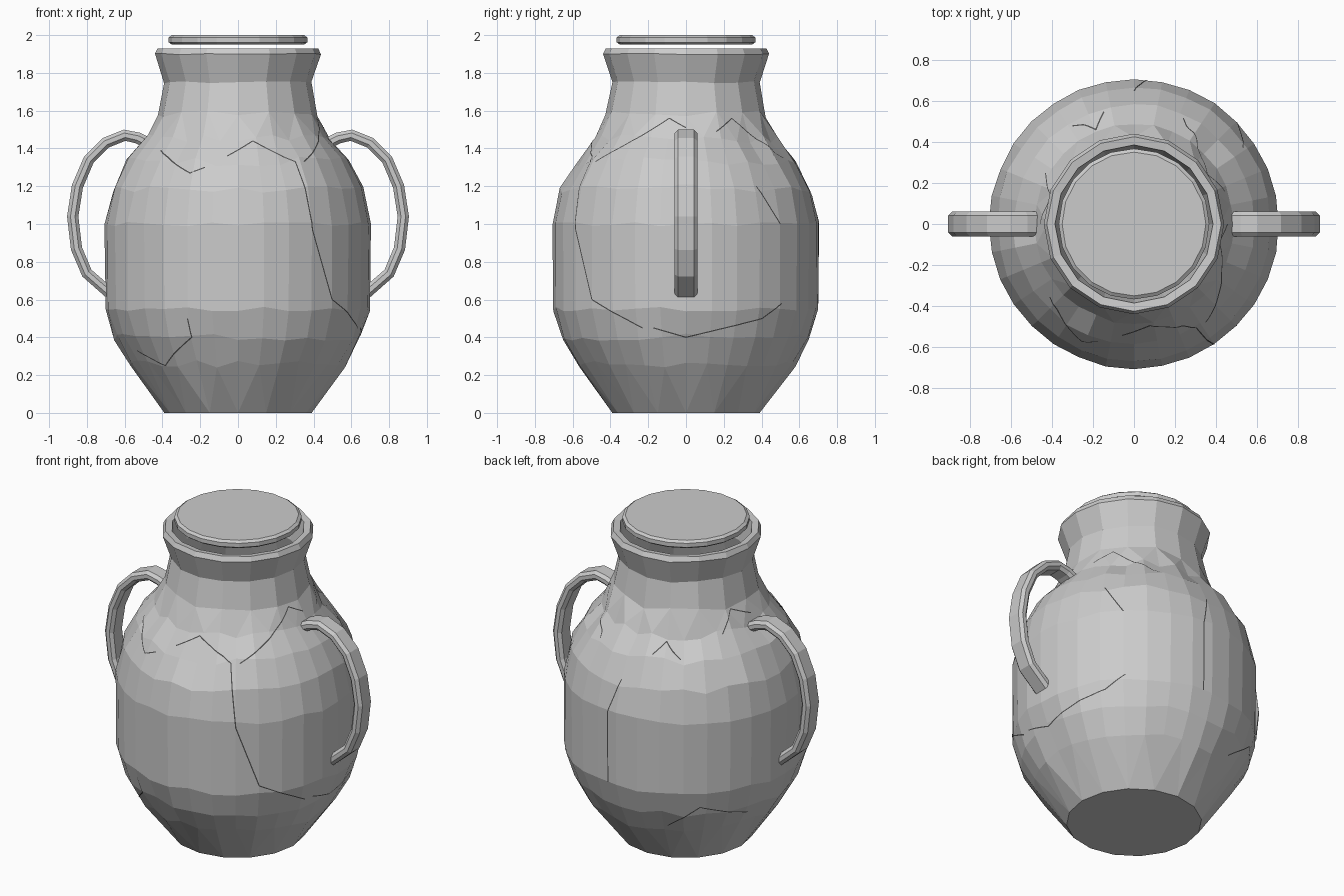
import bpy, bmesh, math, random
from mathutils import Vector
from mathutils.bvhtree import BVHTree

random.seed(4)
old = bpy.data.objects.get("Cube")
if old:
    bpy.data.objects.remove(old, do_unlink=True)


def material(name, value):
    mat = bpy.data.materials.new(name)
    mat.use_nodes = True
    colour = (value, value, value, 1)
    mat.diffuse_color = colour
    mat.node_tree.nodes["Principled BSDF"].inputs["Base Color"].default_value = colour
    return mat


clay = material("grey clay", 0.6)
crack_grey = material("dark crack", 0.08)


def finish(bm, name, mat, fix_normals=True):
    if fix_normals:
        bmesh.ops.recalc_face_normals(bm, faces=bm.faces)
    mesh = bpy.data.meshes.new(name)
    bm.to_mesh(mesh)
    mesh.materials.append(mat)
    obj = bpy.data.objects.new(name, mesh)
    bpy.context.collection.objects.link(obj)
    return obj


def polar(phi, radius, z):
    """Angle is measured from the front, growing toward +x."""
    return Vector((radius * math.sin(phi), -radius * math.cos(phi), z))


def ring(bm, radius, z, count, wobble=0):
    verts = []
    for i in range(count):
        dr, dz = (random.uniform(-wobble, wobble) for _ in range(2))
        verts.append(bm.verts.new(polar(math.tau * i / count, radius + dr * 0.25, z + dz)))
    return verts


def bridge(bm, a, b):
    """Join two rings; a ring with half the vertices is joined by triangles."""
    if len(a) > len(b):
        a, b = b, a
    n, m = len(a), len(b)
    for i in range(n):
        j = (i + 1) % n
        if n == m:
            bm.faces.new((a[i], a[j], b[j], b[i]))
        else:
            k = 2 * i
            bm.faces.new((a[i], b[k + 1], b[k]))
            bm.faces.new((a[i], a[j], b[k + 1]))
            bm.faces.new((a[j], b[(k + 2) % m], b[k + 1]))


def lathe(name, profile):
    """Profile rows: radius, height, side count, unevenness."""
    bm = bmesh.new()
    rings = [ring(bm, *row) for row in profile]
    for a, b in zip(rings, rings[1:]):
        bridge(bm, a, b)
    bm.faces.new(rings[0])
    bm.faces.new(rings[-1])
    return finish(bm, name, clay)


# Hollow jar: outside from foot to rim, then down the inner wall
jar = lathe("jar_body", [
    (0.39, 0, 16, 0), (0.575, 0.26, 32, 0.02), (0.655, 0.4, 32, 0.02),
    (0.7, 0.55, 32, 0.012), (0.705, 1.0, 32, 0.012), (0.665, 1.18, 32, 0.02),
    (0.585, 1.33, 32, 0.025), (0.485, 1.45, 32, 0.025), (0.425, 1.58, 16, 0.02),
    (0.39, 1.75, 16, 0.006), (0.44, 1.9, 16, 0.004), (0.425, 1.93, 16, 0),
    (0.385, 1.925, 16, 0), (0.36, 1.75, 16, 0), (0.45, 1.45, 16, 0),
    (0.64, 1.0, 16, 0), (0.62, 0.5, 16, 0), (0.36, 0.06, 16, 0)])

# Lid disc hovering just above the rim
lathe("lid", [(0.35, 1.95, 20, 0), (0.367, 1.962, 20, 0),
              (0.367, 1.988, 20, 0), (0.35, 2.0, 20, 0)])

# Handles: chamfered strap swept along an ear-shaped path
handle_path = [(0.46, 1.42), (0.53, 1.455), (0.6, 1.47), (0.7, 1.43), (0.79, 1.34),
               (0.85, 1.2), (0.875, 1.04), (0.855, 0.87), (0.8, 0.74), (0.68, 0.635)]
strap = [(0.042, 0.03), (0.06, 0.012), (0.06, -0.012), (0.042, -0.03)]
strap += [(-y, t) for y, t in reversed(strap)]


def handle(name, side):
    bm = bmesh.new()
    points = [Vector(p) for p in handle_path]
    rows = []
    for i, p in enumerate(points):
        along = (points[min(i + 1, len(points) - 1)] - points[max(i - 1, 0)]).normalized()
        out = Vector((-along.y, along.x))
        rows.append([bm.verts.new((side * (p.x + out.x * t), y, p.y + out.y * t))
                     for y, t in strap])
    for a, b in zip(rows, rows[1:]):
        bridge(bm, a, b)
    bm.faces.new(rows[0])
    bm.faces.new(rows[-1])
    finish(bm, name, clay)


handle("left_handle", 1)
handle("right_handle", -1)

# Cracks: hairline ribbons laid on the jar, as (degrees from front, height)
cracks = [
    [(-49, 1.39), (-24, 1.27), (-17, 1.3)],
    [(-6, 1.36), (9, 1.44), (31, 1.33), (34, 0.97), (45, 0.6), (70, 0.45)],
    [(36, 1.33), (78, 1.56), (90, 1.51)],
    [(110, 1.49), (124, 1.56), (155, 1.35)],
    [(75, 0.45), (90, 0.4), (126, 0.5), (136, 0.58)],
    [(125, 1.2), (135, 1.0)],
    [(-62, 0.33), (-42, 0.25), (-22, 0.4), (-23, 0.5)],
    [(175, 0.55), (175, 1.0), (180, 1.2)],
    [(195, 1.36), (202, 1.42), (212, 1.34)],
    [(240, 1.45), (252, 1.56), (270, 1.5)],
    [(205, 0.3), (222, 0.45), (250, 0.35)],
]
jar_bm = bmesh.new()
jar_bm.from_mesh(jar.data)
tree = BVHTree.FromBMesh(jar_bm)


def on_jar(phi, z):
    hit = tree.ray_cast(polar(phi, 2, z), polar(phi, -1, 0))[0]
    return hit + polar(phi, 0.002, 0)


bm = bmesh.new()
for path in cracks:
    for (a0, z0), (a1, z1) in zip(path, path[1:]):
        a0, a1 = math.radians(a0), math.radians(a1)
        run = Vector(((a1 - a0) * 0.6, z1 - z0))
        side = Vector((-run.y, run.x)).normalized() * 0.003
        steps = max(2, int(run.length / 0.02))
        last = None
        for s in range(steps + 1):
            a, z = a0 + (a1 - a0) * s / steps, z0 + (z1 - z0) * s / steps
            pair = [bm.verts.new(on_jar(a + k * side.x / 0.6, z + k * side.y))
                    for k in (-1, 1)]
            if last:
                bm.faces.new((last[1], last[0], pair[0], pair[1]))
            last = pair
bm.normal_update()
for face in bm.faces:
    centre = face.calc_center_median()
    if face.normal.dot(Vector((centre.x, centre.y, 0))) < 0:
        face.normal_flip()
finish(bm, "cracks", crack_grey, False)
jar_bm.free()
